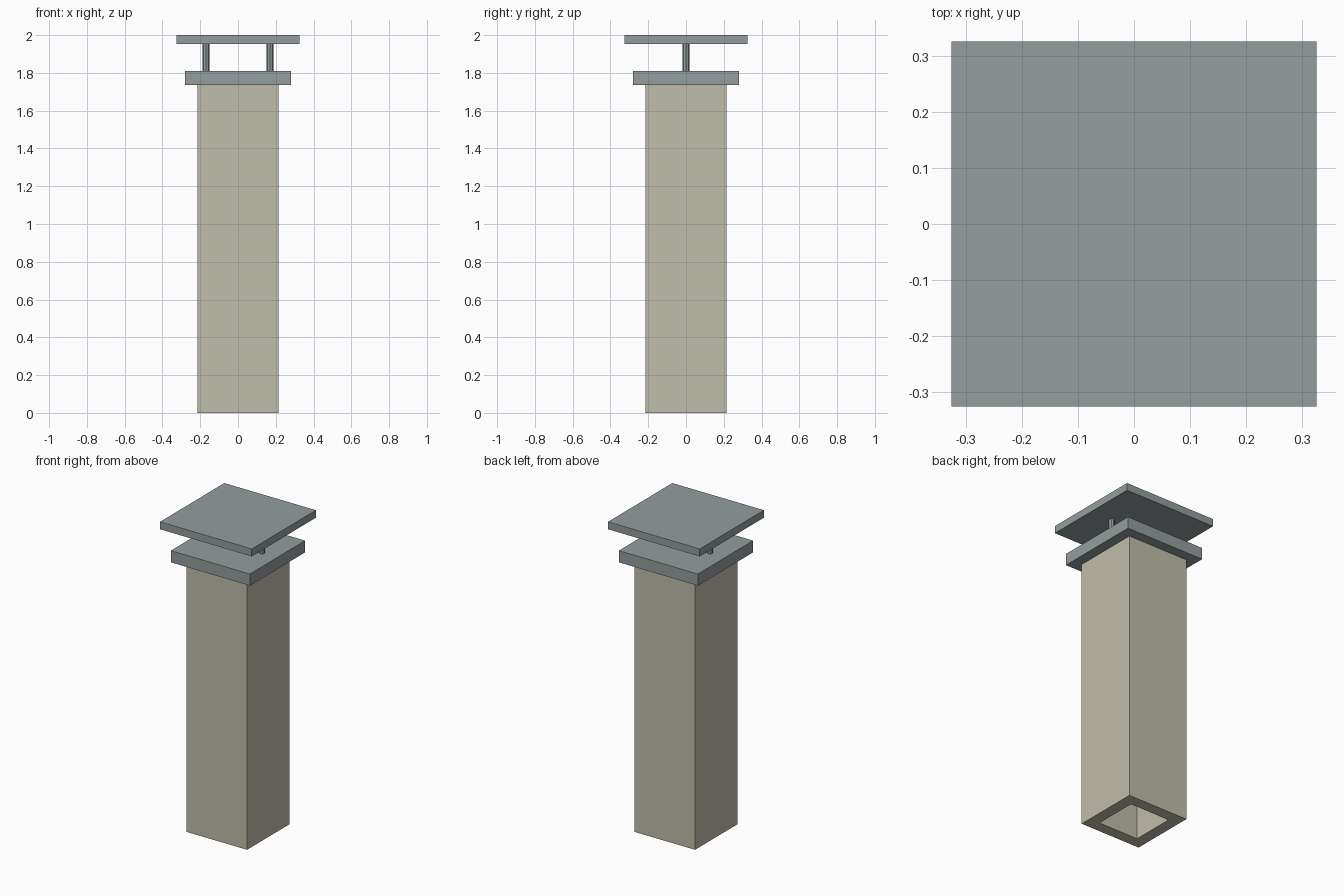
import bpy
import bmesh

if "Cube" in bpy.data.objects:
    bpy.data.objects.remove(bpy.data.objects["Cube"], do_unlink=True)


def make_material(name, rgb):
    mat = bpy.data.materials.new(name)
    mat.use_nodes = True
    color = (*rgb, 1.0)
    mat.diffuse_color = color
    mat.node_tree.nodes["Principled BSDF"].inputs["Base Color"].default_value = color
    return mat


def finish(bm, name, mat):
    bmesh.ops.recalc_face_normals(bm, faces=bm.faces)
    mesh = bpy.data.meshes.new(name)
    bm.to_mesh(mesh)
    bm.free()
    mesh.materials.append(mat)
    obj = bpy.data.objects.new(name, mesh)
    bpy.context.collection.objects.link(obj)
    return obj


def slab(name, half, bottom, top, mat):
    bm = bmesh.new()
    bmesh.ops.create_cube(bm, size=1)
    bmesh.ops.scale(bm, vec=(2 * half, 2 * half, top - bottom), verts=bm.verts)
    bmesh.ops.translate(bm, vec=(0, 0, (top + bottom) / 2), verts=bm.verts)
    return finish(bm, name, mat)


def square_tube(name, outer, inner, bottom, top, mat):
    bm = bmesh.new()
    corners = [(-1, -1), (1, -1), (1, 1), (-1, 1)]
    # Cross-section of the wall, swept around the four corners
    section = [(outer, bottom), (outer, top), (inner, top), (inner, bottom)]
    rings = [[bm.verts.new((x * r, y * r, z)) for r, z in section] for x, y in corners]
    for i in range(4):
        a, b = rings[i], rings[(i + 1) % 4]
        for j in range(4):
            k = (j + 1) % 4
            bm.faces.new((a[j], b[j], b[k], a[k]))
    return finish(bm, name, mat)


def post(name, x, radius, bottom, top, mat):
    bm = bmesh.new()
    bmesh.ops.create_cone(bm, cap_ends=True, segments=8, radius1=radius,
                          radius2=radius, depth=top - bottom)
    bmesh.ops.translate(bm, vec=(x, 0, (top + bottom) / 2), verts=bm.verts)
    return finish(bm, name, mat)


stone = make_material("warm beige", (0.527, 0.508, 0.407))
metal = make_material("blue grey", (0.296, 0.337, 0.342))

# Hollow shaft, open at the bottom
square_tube("shaft", 0.215, 0.142, 0, 1.735, stone)

# Collar, rain cover and the two posts between them
slab("collar", 0.28, 1.735, 1.81, metal)
slab("rain_cover", 0.325, 1.952, 2.0, metal)
for side, x in (("left", 0.17), ("right", -0.17)):
    post(side + "_post", x, 0.018, 1.81, 1.952, metal)
